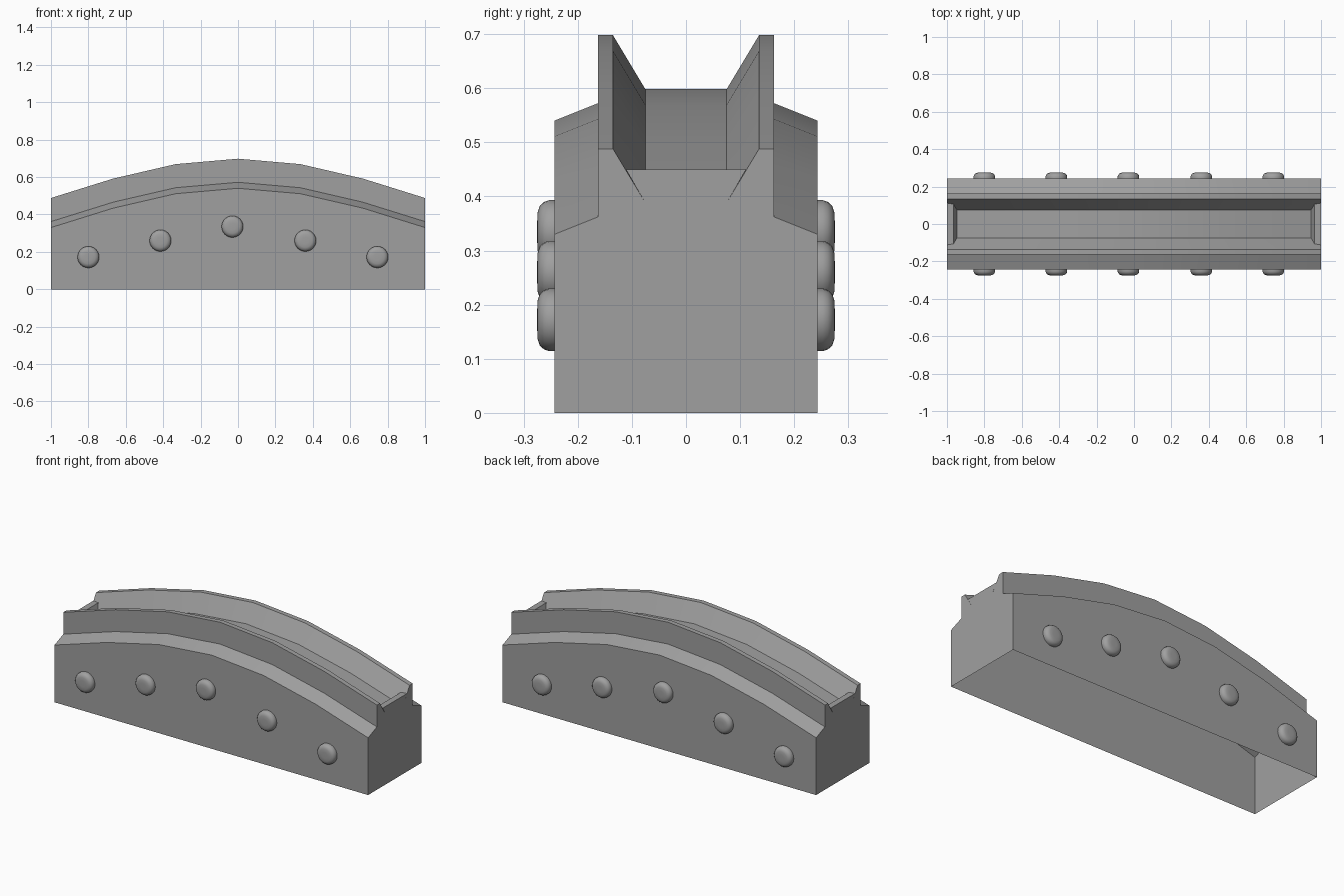
import bpy, bmesh, math
from mathutils import Vector

cube = bpy.data.objects.get("Cube")
if cube:
    bpy.data.objects.remove(cube, do_unlink=True)

grey = bpy.data.materials.new("plain grey")
grey.use_nodes = True
colour = (0.35, 0.35, 0.35, 1)
grey.diffuse_color = colour
grey.node_tree.nodes["Principled BSDF"].inputs["Base Color"].default_value = colour


def finish(name, bm, fix_normals=True):
    if fix_normals:
        bmesh.ops.recalc_face_normals(bm, faces=bm.faces)
    mesh = bpy.data.meshes.new(name)
    bm.to_mesh(mesh)
    bm.free()
    mesh.materials.append(grey)
    ob = bpy.data.objects.new(name, mesh)
    bpy.context.collection.objects.link(ob)
    bpy.ops.object.select_all(action='DESELECT')
    ob.select_set(True)
    bpy.context.view_layer.objects.active = ob
    bpy.ops.object.shade_smooth_by_angle(angle=math.radians(35))
    return ob


# Arched body: half section (y, drop below the rim), mirrored and swept along x
half = [(0.243, None), (0.243, 0.158), (0.163, 0.126), (0.163, 0),
        (0.135, 0), (0.075, 0.10)]
section = half + [(-y, d) for y, d in reversed(half)]
rim = [(0, 0.698), (1 / 3, 0.669), (2 / 3, 0.592), (1, 0.488)]
stations = [(-x, z) for x, z in reversed(rim[1:])] + rim

bm = bmesh.new()
rings = [[bm.verts.new((x, y, 0 if d is None else z - d)) for y, d in section]
         for x, z in stations]
for a, b in zip(rings, rings[1:]):
    for i in range(len(section) - 1):      # underside stays open
        bm.faces.new((a[i], a[i + 1], b[i + 1], b[i]))
bm.faces.new(rings[0])
bm.faces.new(rings[-1])
finish("arched_body", bm)

# Low stops that close both ends of the channel, inner face leaning
for side, label in ((1, "left"), (-1, "right")):
    bm = bmesh.new()
    outer, inner = [
        [bm.verts.new((side * x, y, z)) for x, y, z in
         ((xb, -0.075, zb), (xt, -0.111, 0.45), (xt, 0.111, 0.45), (xb, 0.075, zb))]
        for xb, xt, zb in ((1, 1, 0.388), (0.945, 0.965, 0.40))]
    bm.faces.new(outer)
    bm.faces.new(inner)
    for i in range(4):
        j = (i + 1) % 4
        bm.faces.new((outer[i], outer[j], inner[j], inner[i]))
    finish(label + "_channel_stop", bm)

# Rounded studs along both long sides: a lathed button profile (radius, height)
button = [(0.058, 0), (0.058, 0.010), (0.055, 0.019), (0.048, 0.027),
          (0.036, 0.031), (0.018, 0.032)]
spots = [(-0.80, 0.172), (-0.415, 0.26), (-0.03, 0.335), (0.36, 0.26), (0.745, 0.172)]
SEG = 24
for side, label in ((-1, "front"), (1, "back")):
    for n, (x, z) in enumerate(spots):
        bm = bmesh.new()
        centre = Vector((x, side * 0.243, z))
        loops = []
        for r, h in button:
            loops.append([bm.verts.new(centre + Vector((
                r * math.cos(math.tau * k / SEG), side * h,
                r * math.sin(math.tau * k / SEG)))) for k in range(SEG)])
        for a, b in zip(loops, loops[1:]):
            for k in range(SEG):
                m = (k + 1) % SEG
                bm.faces.new((a[k], a[m], b[m], b[k]))
        bm.faces.new(loops[-1])
        finish(f"{label}_stud_{n + 1}", bm)
